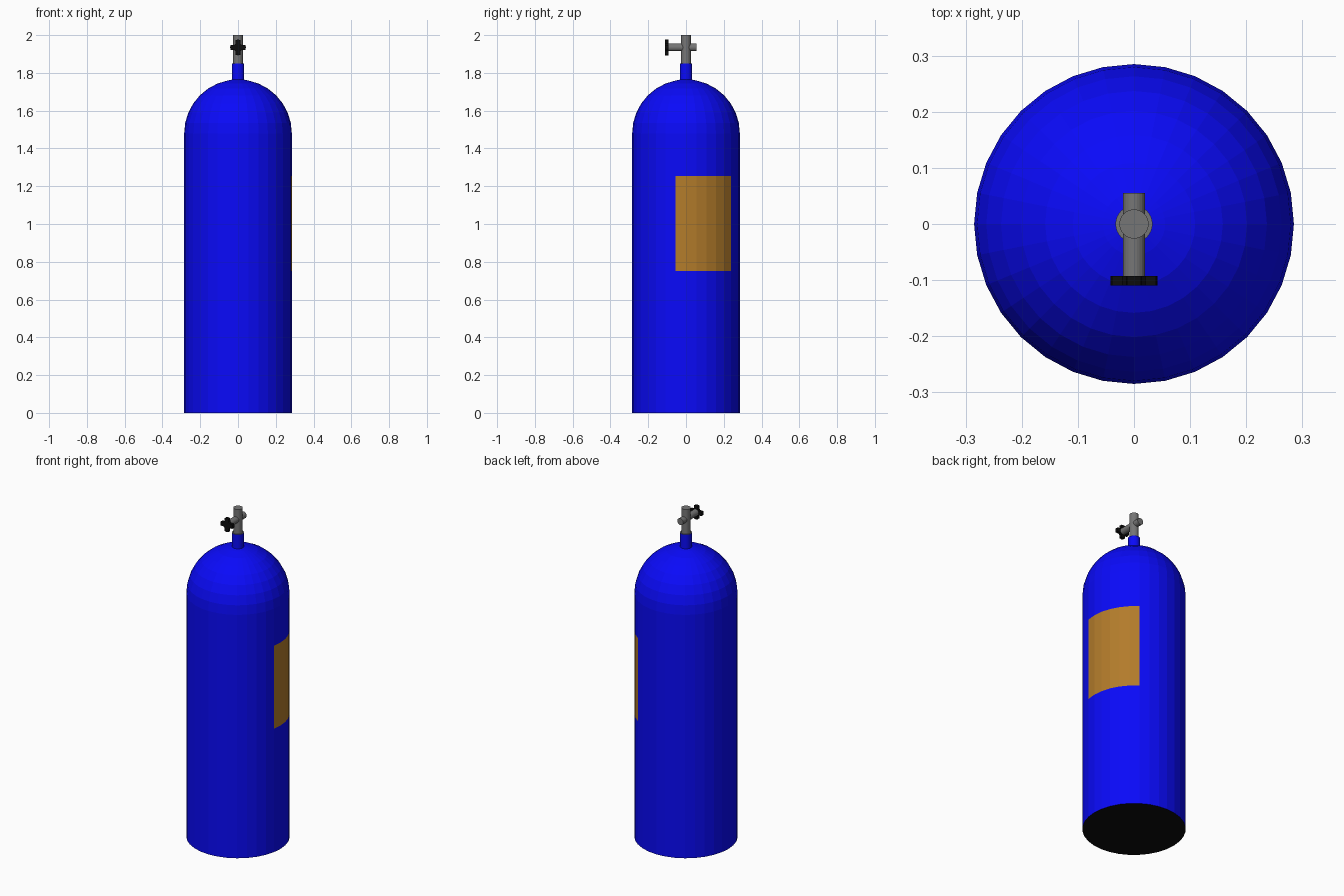
import bpy, bmesh, math
from mathutils import Matrix

if "Cube" in bpy.data.objects:
    bpy.data.objects.remove(bpy.data.objects["Cube"])

def material(name, r, g, b):
    m = bpy.data.materials.new(name)
    m.diffuse_color = (r, g, b, 1)
    m.use_nodes = True
    m.node_tree.nodes["Principled BSDF"].inputs["Base Color"].default_value = m.diffuse_color
    return m

BLUE = material("blue_paint", 0.003, 0.003, 0.95)
LABEL = material("label_ochre", 0.45, 0.2, 0.024)
BLACK = material("black", 0.004, 0.004, 0.004)
METAL = material("valve_metal", 0.18, 0.18, 0.18)

def finish(name, bm, mats):
    bmesh.ops.recalc_face_normals(bm, faces=bm.faces)
    me = bpy.data.meshes.new(name)
    bm.to_mesh(me)
    bm.free()
    for m in mats:
        me.materials.append(m)
    ob = bpy.data.objects.new(name, me)
    bpy.context.collection.objects.link(ob)
    return ob

def lathe(profile, sides=32):
    """Revolve (radius, z) points around z, closing both ends."""
    bm = bmesh.new()
    rings = [[bm.verts.new((r * math.cos(math.tau * i / sides),
                            r * math.sin(math.tau * i / sides), z))
              for i in range(sides)] for r, z in profile]
    for a, b in zip(rings, rings[1:]):
        for i in range(sides):
            j = (i + 1) % sides
            bm.faces.new((a[i], a[j], b[j], b[i]))
    bm.faces.new(rings[0])
    bm.faces.new(rings[-1])
    return bm

# Tank: straight wall, hemispherical shoulder and neck
R, DOME_Z = 0.285, 1.48
profile = [(R, 0), (R, 0.75), (R, 1.255)]
for k in range(8):
    a = math.radians(11.25 * k)
    profile.append((R * math.cos(a), DOME_Z + R * math.sin(a)))
profile += [(0.033, 1.764), (0.033, 1.85)]
bm = lathe(profile)
bm.normal_update()
for f in bm.faces:
    c = f.calc_center_median()
    ang = math.degrees(math.atan2(c.y, c.x))
    if c.z < 0.01:
        f.material_index = 2          # black base
    elif c.z > 1.849:
        f.material_index = 3          # bare metal neck rim
    elif 0.75 < c.z < 1.255 and -11.25 < ang < 56.25:
        f.material_index = 1          # label wrapped on the wall
finish("tank", bm, [BLUE, LABEL, BLACK, METAL])

# Valve stem
finish("valve_stem", lathe([(0.026, 1.84), (0.026, 2.0)]), [METAL])

# Cross pipe along y
VALVE_Z = 1.935
def turn_to_y(bm):
    # local +z becomes -y (towards the front)
    bm.transform(Matrix.Translation((0, 0, VALVE_Z)) @ Matrix.Rotation(math.pi / 2, 4, 'X'))

bm = lathe([(0.02, -0.055), (0.02, 0.098)], 24)
turn_to_y(bm)
finish("valve_cross_pipe", bm, [METAL])

# Four-lobed hand wheel
bm = bmesh.new()
pts = []
for k in range(4):
    for deg, r in ((-18, 0.041), (0, 0.042), (18, 0.041), (33, 0.024), (57, 0.024)):
        a = math.radians(deg + 90 * k)
        pts.append(bm.verts.new((r * math.cos(a), r * math.sin(a), 0.093)))
face = bm.faces.new(pts)
ext = bmesh.ops.extrude_face_region(bm, geom=[face], use_keep_orig=True)
bmesh.ops.translate(bm, vec=(0, 0, 0.017),
                    verts=[v for v in ext["geom"] if isinstance(v, bmesh.types.BMVert)])
turn_to_y(bm)
finish("hand_wheel", bm, [BLACK])
